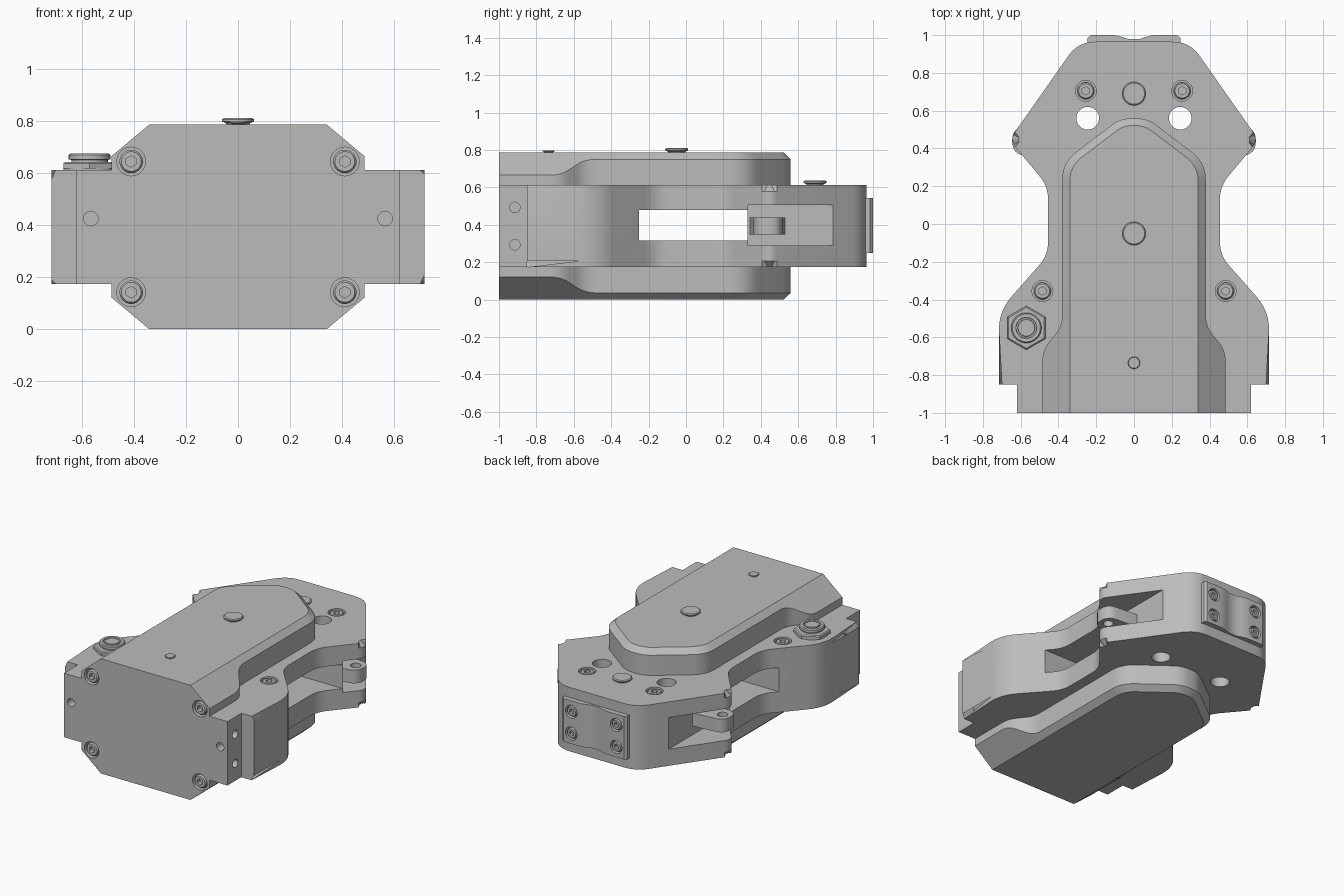
import bpy, bmesh, math
from mathutils import Vector

cube = bpy.data.objects.get("Cube")
if cube:
    bpy.data.objects.remove(cube, do_unlink=True)

MID = 0.393            # height of the symmetry plane
BODY_LOW, BODY_TOP = 0.174, 0.612
CASE_TOP = 2 * MID
X, Y, Z = Vector((1, 0, 0)), Vector((0, 1, 0)), Vector((0, 0, 1))

grey = bpy.data.materials.new("machined grey")
grey.use_nodes = True
grey.diffuse_color = (0.5, 0.5, 0.5, 1)
grey.node_tree.nodes["Principled BSDF"].inputs["Base Color"].default_value = (0.5, 0.5, 0.5, 1)


def add_mesh(name, bm):
    bmesh.ops.recalc_face_normals(bm, faces=bm.faces)
    mesh = bpy.data.meshes.new(name)
    bm.to_mesh(mesh)
    bm.free()
    mesh.materials.append(grey)
    obj = bpy.data.objects.new(name, mesh)
    bpy.context.collection.objects.link(obj)
    return obj


def loft(name, loops, chamfer=0):
    """Skin closed loops of equal length, capping both ends."""
    bm = bmesh.new()
    rows = [[bm.verts.new(p) for p in loop] for loop in loops]
    n = len(rows[0])
    for a, b in zip(rows, rows[1:]):
        for i in range(n):
            bm.faces.new((a[i], a[(i + 1) % n], b[(i + 1) % n], b[i]))
    caps = [bm.faces.new(rows[0]), bm.faces.new(rows[-1])]
    if chamfer:
        edges = list({e for f in caps for e in f.edges})
        bmesh.ops.bevel(bm, geom=edges, offset=chamfer, segments=1, affect='EDGES')
    return add_mesh(name, bm)


def rounded(corners, steps=6):
    """Polyline from (point, cut) corners, each cut corner becoming a curve."""
    out = []
    for i, (p, cut) in enumerate(corners):
        p = Vector(p)
        if not cut:
            out.append(p)
            continue
        a = p + (Vector(corners[i - 1][0]) - p).normalized() * cut
        b = p + (Vector(corners[(i + 1) % len(corners)][0]) - p).normalized() * cut
        for k in range(steps + 1):
            t = k / steps
            out.append(a * (1 - t) ** 2 + p * 2 * t * (1 - t) + b * t * t)
    return out


def mirrored(corners):
    return corners + [((-p[0],) + tuple(p[1:]), c) for p, c in reversed(corners)]


def prism(name, outline, z0, z1, chamfer=0):
    return loft(name, [[(p[0], p[1], z) for p in outline] for z in (z0, z1)], chamfer)


def box(name, lo, hi):
    return prism(name, [(lo[0], lo[1]), (hi[0], lo[1]), (hi[0], hi[1]), (lo[0], hi[1])], lo[2], hi[2])


def turned(name, at, axis, profile, sides=32):
    """Round or polygonal part from (radius, height) pairs along an axis."""
    ring = [(math.sin(2 * math.pi * i / sides), math.cos(2 * math.pi * i / sides)) for i in range(sides)]
    obj = loft(name, [[(r * u, r * v, h) for u, v in ring] for r, h in profile])
    obj.data.transform(axis.to_track_quat('Z', 'Y').to_matrix().to_4x4())
    obj.location = at
    return obj


def combine(obj, parts, operation):
    for part in parts:
        mod = obj.modifiers.new("cut", 'BOOLEAN')
        mod.operation, mod.solver, mod.object = operation, 'EXACT', part
    bpy.context.view_layer.update()
    mesh = bpy.data.meshes.new_from_object(obj.evaluated_get(bpy.context.evaluated_depsgraph_get()))
    obj.modifiers.clear()
    obj.data = mesh
    mesh.materials.clear()
    mesh.materials.append(grey)


def discard(parts):
    for part in parts:
        bpy.data.objects.remove(part, do_unlink=True)


# Waisted body plate, trimmed square at the front
body = prism("body", rounded(mirrored([
    ((0.715, -1.2), 0), ((0.715, -0.46), 0.1), ((0.455, -0.165), 0.07),
    ((0.455, 0.2), 0.07), ((0.66, 0.445), 0.05), ((0.295, 0.965), 0.09)])),
    BODY_LOW, BODY_TOP, 0.033)
trim = box("trim", (-1, -1.5, -1), (1, -0.85, 2))
combine(body, [trim], 'DIFFERENCE')

# Front block and the tall central casing
block = box("front_block", (-0.62, -1, BODY_LOW), (0.62, -0.8, BODY_TOP))
outer = rounded(mirrored([
    ((0.485, -1, 0.665), 0), ((0.485, -0.67, 0.665), 0.06), ((0.38, -0.54, 0.75), 0.06),
    ((0.38, 0.325, 0.75), 0.09), ((0.07, 0.56, 0.75), 0.06)]))
inner = rounded(mirrored([
    ((0.34, -1, CASE_TOP), 0), ((0.34, -0.67, CASE_TOP), 0.06), ((0.34, -0.54, CASE_TOP), 0.06),
    ((0.34, 0.305, CASE_TOP), 0.08), ((0.055, 0.522, CASE_TOP), 0.05)]))
flip = lambda loop: [(p.x, p.y, 2 * MID - p.z) for p in loop]
casing = loft("casing", [flip(inner), flip(outer), outer, inner])
combine(body, [block, casing], 'UNION')
discard([trim, block, casing])

# Rear pad with a shallow central groove
pad = prism("rear_pad", [p for p, c in mirrored([
    ((0.245, 0.95), 0), ((0.245, 0.985), 0), ((0.23, 1.0), 0), ((0.1, 1.0), 0),
    ((0.06, 0.99), 0), ((0.03, 0.979), 0)])], 0.248, 0.543)

# Screw positions: point on the surface, outward axis, scale
screws = []
for s in (-1, 1):
    screws += [((s * 0.255, 0.705, BODY_TOP), Z, 1), ((s * 0.485, -0.355, BODY_TOP), Z, 1)]
    for t in (-1, 1):
        screws.append(((s * 0.41, -1, MID + t * 0.251), -Y, 1))
        screws.append(((s * 0.17, 1, MID + t * 0.075), Y, 0.8))

# Cutters: cross slot, side pockets, through holes, threaded holes, counterbores
cutters = [box("slot", (-1, -0.25, 0.315), (1, 0.33, 0.48))]
for s in (-1, 1):
    cutters.append(box("pocket", (min(s * 0.42, s), 0.332, 0.288), (max(s * 0.42, s), 0.8, 0.505)))
    cutters.append(turned("through_hole", (s * 0.245, 0.56, 0), Z, [(0.06, -0.1), (0.06, 1)]))
    cutters.append(turned("front_hole", (s * 0.565, -1, 0.425), -Y, [(0.028, -0.06), (0.028, 0.1)], 20))
    for t in (-1, 1):
        cutters.append(turned("side_hole", (s * 0.62, -0.915, MID + t * 0.1), X * s,
                              [(0.028, -0.06), (0.028, 0.05)], 20))
for at, axis, k in screws:
    cutters.append(turned("counterbore", at, axis, [(0.055 * k, -0.04 * k), (0.055 * k, 0.05)]))
combine(body, cutters, 'DIFFERENCE')
combine(pad, cutters, 'DIFFERENCE')
discard(cutters)

# Socket head screws sharing one mesh per size
heads = {}
for at, axis, k in screws:
    if k not in heads:
        head = turned("screw", (0, 0, 0), Z, [(0.045 * k, -0.06 * k), (0.045 * k, -0.012), (0.038 * k, -0.003)])
        socket = turned("socket", (0, 0, 0), Z, [(0.022 * k, -0.03 * k), (0.022 * k, 0.05)], 6)
        combine(head, [socket], 'DIFFERENCE')
        heads[k] = head.data
        discard([socket, head])
    screw = bpy.data.objects.new("screw", heads[k])
    screw.location = at
    screw.rotation_euler = axis.to_track_quat('Z', 'Y').to_euler()
    bpy.context.collection.objects.link(screw)

# Pierced side lugs inside the pockets
for s, side in ((1, "left"), (-1, "right")):
    lug = prism(side + "_lug", rounded([
        ((s * 0.4, 0.34), 0), ((s * 0.645, 0.37), 0.066), ((s * 0.645, 0.51), 0.066),
        ((s * 0.4, 0.53), 0)]), 0.348, 0.438)
    hole = turned("lug_hole", (s * 0.585, 0.44, 0), Z, [(0.033, 0.2), (0.033, 0.6)])
    combine(lug, [hole], 'DIFFERENCE')
    discard([hole])

# Plugs on the top faces
for name, y, z, r, h in (("rear_plug", 0.69, BODY_TOP, 0.062, 0.024),
                         ("centre_plug", -0.05, CASE_TOP, 0.062, 0.024),
                         ("front_plug", -0.735, CASE_TOP, 0.032, 0.012)):
    turned(name, (0, y, z), Z, [(0.65 * r, -0.01), (0.75 * r, 0.2 * h), (r, 0.5 * h),
                                (r, 0.8 * h), (0.9 * r, h)])

# Hex fitting with a grooved cap
spot = (-0.57, -0.55, BODY_TOP)
turned("fitting_washer", spot, Z, [(0.1, -0.01), (0.1, 0.008)])
turned("fitting_nut", spot, Z, [(0.116, 0.005), (0.116, 0.024), (0.108, 0.03)], 6)
turned("fitting_cap", spot, Z, [(0.07, 0.02), (0.07, 0.038), (0.08, 0.04), (0.08, 0.056),
                                (0.074, 0.062), (0.056, 0.062), (0.054, 0.054), (0.046, 0.054), (0.044, 0.062)])

# Smooth the rounded corners and keep the machined edges sharp
bpy.ops.object.select_all(action='DESELECT')
for obj in bpy.context.collection.objects:
    if obj.type == 'MESH':
        obj.select_set(True)
        bpy.context.view_layer.objects.active = obj
bpy.ops.object.shade_smooth_by_angle(angle=math.radians(25))
